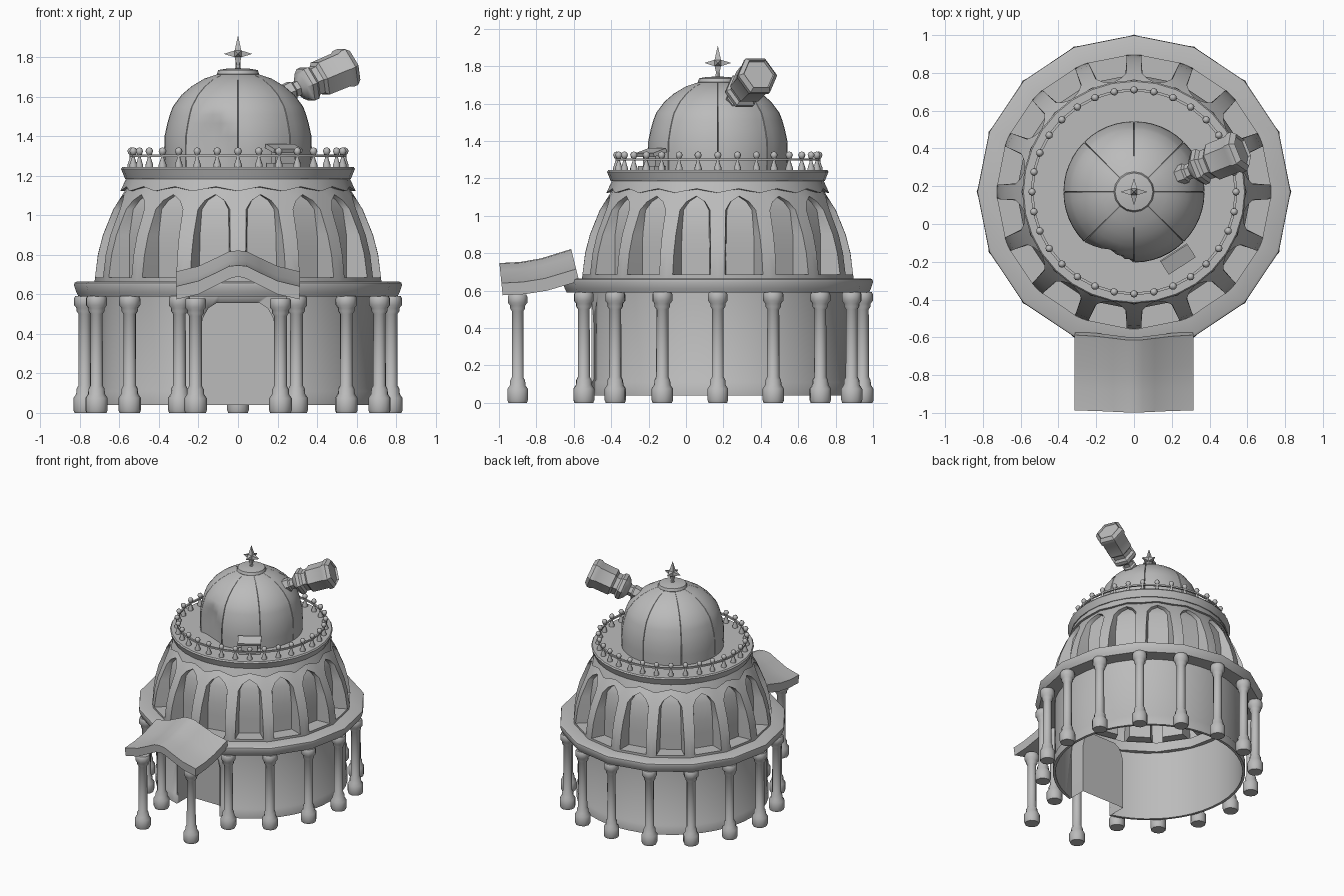
import bpy, bmesh, math
from mathutils import Vector, Matrix

if "Cube" in bpy.data.objects:
    bpy.data.objects.remove(bpy.data.objects["Cube"], do_unlink=True)

stone = bpy.data.materials.new("grey_stone")
stone.use_nodes = True
GREY = (0.5, 0.5, 0.5, 1)
stone.diffuse_color = GREY
stone.node_tree.nodes["Principled BSDF"].inputs["Base Color"].default_value = GREY

CY = 0.17                       # y of the rotunda axis
AXIS = Matrix.Translation((0, CY, 0))


def place(name, mesh, matrix):
    ob = bpy.data.objects.new(name, mesh)
    bpy.context.collection.objects.link(ob)
    ob.matrix_world = matrix
    return ob


def finish(name, bm, matrix=Matrix(), angle=35):
    bmesh.ops.remove_doubles(bm, verts=bm.verts[:], dist=0.0004)
    bmesh.ops.recalc_face_normals(bm, faces=bm.faces[:])
    mesh = bpy.data.meshes.new(name)
    bm.to_mesh(mesh)
    bm.free()
    mesh.materials.append(stone)
    for p in mesh.polygons:
        p.use_smooth = True
    mesh.set_sharp_from_angle(angle=math.radians(angle))
    return place(name, mesh, matrix)


def polar(r, deg, z):
    a = math.radians(deg)
    return Vector((r * math.cos(a), r * math.sin(a), z))


def loft(name, rings, caps=(), matrix=Matrix(), angle=35, closed=True):
    """Bridge a list of equal rings of points; caps lists the rings to fill."""
    bm = bmesh.new()
    rows = [[bm.verts.new(p) for p in ring] for ring in rings]
    n = len(rows[0])
    for a, b in zip(rows, rows[1:]):
        for i in range(n if closed else n - 1):
            bm.faces.new((a[i], a[(i + 1) % n], b[(i + 1) % n], b[i]))
    for c in caps:
        bm.faces.new(rows[c])
    return finish(name, bm, matrix, angle)


def lathe(name, profile, sides, matrix=AXIS, angle=35):
    rings = [[polar(r, 360 * k / sides, z) for k in range(sides)] for r, z in profile]
    return loft(name, rings, (), matrix, angle)


def box(name, size, loc, rot):
    bm = bmesh.new()
    bmesh.ops.create_cube(bm, size=1)
    bmesh.ops.scale(bm, vec=size, verts=bm.verts[:])
    return finish(name, bm, Matrix.Translation(loc) @ rot)


def around(deg, r, z=0):
    return AXIS @ Matrix.Rotation(math.radians(deg), 4, 'Z') @ Matrix.Translation((r, 0, z))


# Drum wall with skirting, open below, cut by an arched doorway
wall = lathe("drum_wall", [(.68, .61), (.68, .04), (.7, .04), (.7, .11), (.69, .125),
                           (.69, .61), (.68, .61)], 48)
half = [(.19, .04), (.19, .42), (.178, .48), (.15, .53), (.11, .555)]
arch = half + [(-x, z) for x, z in reversed(half)]
cutter = loft("doorway_cutter", [[(x, y, z if z > .05 else 0) for x, z in arch]
                                 for y in (-.9, -.2)], (0, 1))
cutter.hide_render = cutter.hide_viewport = True
cut = wall.modifiers.new("doorway", 'BOOLEAN')
cut.operation, cut.solver, cut.object = 'DIFFERENCE', 'EXACT', cutter

# Recessed doorway: arched reveal with a flat door at its back
loft("doorway", [[(x, y, z) for x, z in arch] for y in (-.505, -.35)], (1,), closed=False)

# Cornice ring over the colonnade
lathe("cornice", [(.66, .59), (.808, .59), (.818, .61), (.83, .645), (.828, .658), (.815, .665),
                  (.66, .665), (.66, .59)], 16)

# Colonnade, leaving the doorway bay free
col = lathe("column", [(0, 0), (.052, 0), (.058, .015), (.058, .075), (.044, .095), (.042, .122),
                       (.033, .138), (.032, .5), (.042, .515), (.042, .53), (.054, .545),
                       (.054, .58), (.048, .592), (0, .592)],
            10, around(0, .775), 40)
for k in range(1, 16):
    if k != 12:
        place("column", col.data, around(22.5 * k, .775))
for s in (-1, 1):
    place("porch_column", col.data,
          Matrix.Translation((.215 * s, -.9, 0)) @ Matrix.Diagonal((1, 1, .98, 1)))

# Porch roof: curved gable lofted from front to back
top = [(.315, .64), (.2, .668), (.11, .71), (.045, .742)]
under = [(-.31, .575), (-.2, .6), (-.1, .65), (-.04, .68)]
section = (top + [(0, .747)] + [(-x, z) for x, z in reversed(top)]
           + under + [(0, .69)] + [(-x, z) for x, z in reversed(under)])
loft("porch_roof", [[(x, y - slant * (z - .57), z + dz) for x, z in section]
                    for y, dz, slant in ((-.98, 0, .1), (-.86, .006, .15),
                                         (-.74, .025, .2), (-.57, .075, .25))], (0, 3))


# Lower dome: sixteen bays, each a frame around a deep pointed niche
def dome_r(z):
    return .727 * math.sqrt(1 - ((z - .62) / .826) ** 2)


EDGE = 11.25
inner = [(8.2, .685), (8.1, .8), (7.9, .9), (7.5, 1.03), (4.8, 1.075), (0, 1.105)]
outer = [(EDGE, .66), (EDGE, .8), (EDGE, .9), (EDGE, 1.03), (EDGE, 1.16), (0, 1.16)]
bm = bmesh.new()
for k in range(16):
    mid = 22.5 * k + EDGE

    def quad(*pts):
        bm.faces.new([bm.verts.new(polar(r, mid + u, z)) for u, z, r in pts])

    def on(p, s):
        return (p[0] * s, p[1], dome_r(p[1]))

    def back(p, s):
        return (p[0] * s * .88, p[1], min(.615, dome_r(p[1]) - .035))

    for s in (-1, 1):
        for i in range(5):
            a, b, c, d = inner[i], inner[i + 1], outer[i + 1], outer[i]
            quad(on(a, s), on(b, s), on(c, s), on(d, s))
            quad(on(a, s), on(b, s), back(b, s), back(a, s))
    a, d = inner[0], outer[0]
    quad(on(a, -1), on(a, 1), on(d, 1), on(d, -1))
    quad(on(a, -1), on(a, 1), back(a, 1), back(a, -1))
    for i in range(4):
        quad(back(inner[i], -1), back(inner[i], 1), back(inner[i + 1], 1), back(inner[i + 1], -1))
    quad(back(inner[4], -1), back(inner[4], 1), back(inner[5], 1))
finish("niche_dome", bm, AXIS)

# Scalloped moulding with a point above every rib
rows = [((.565, 1.125), (.555, 1.14)), ((.596, 1.122), (.575, 1.145)),
        ((.585, 1.145), (.57, 1.165)), ((.56, 1.2), (.56, 1.2))]
loft("scalloped_moulding",
     [[polar(row[k % 2][0], EDGE * k, row[k % 2][1]) for k in range(32)] for row in rows],
     (), AXIS, 55)

# Gallery floor
lathe("gallery_floor", [(0, 1.185), (.572, 1.185), (.592, 1.235), (.585, 1.245), (0, 1.245)], 32)

# Balustrade: turned posts with ball tops, joined by a thin rail
post = lathe("rail_post", [(0, 1.24), (.02, 1.24), (.02, 1.255), (.008, 1.29), (.008, 1.305),
                           (.014, 1.31), (.02, 1.325), (.014, 1.339), (0, 1.344)],
             8, around(0, .54), 50)
for k in range(1, 32):
    place("rail_post", post.data, around(EDGE * k, .54))
lathe("rail", [(.533, 1.295), (.547, 1.295), (.547, 1.307), (.533, 1.307), (.533, 1.295)], 32)

# Upper dome: eight gores with fine seams and one sunken arched panel
profile = [(.372, 1.24), (.374, 1.32), (.372, 1.4), (.358, 1.465), (.345, 1.51), (.33, 1.55),
           (.285, 1.61), (.235, 1.653), (.17, 1.692), (.1, 1.715)]
angles = [45 * g + a for g in range(8) for a in (0, .4, 8, 15, 22.5, 30, 37, 44.6)]


def gore(deg, r, z):
    if deg % 45 == 0:
        r *= .97
    off = abs(deg - 247.5)
    if off < 16 and z < 1.53 - off * .007:
        r = min(r, .33 / math.cos(math.radians(off)))
    return polar(r, deg, z)


loft("upper_dome", [[gore(a, r, z) for a in angles] for r, z in profile], (), AXIS, 30)
lathe("dome_cap", [(0, 1.7), (.1, 1.7), (.107, 1.715), (.1, 1.735), (.06, 1.742), (0, 1.745)], 16)

# Star finial: a small cube with each face drawn out to a spike
lathe("finial_stem", [(.014, 1.74), (.008, 1.82)], 6)
bm = bmesh.new()
bmesh.ops.create_cube(bm, size=.034)
for v in bmesh.ops.poke(bm, faces=bm.faces[:])["verts"]:
    v.co = v.co.normalized() * (.093 if abs(v.co.z) > .005 else .072)
finish("star_finial", bm, Matrix.Translation((0, CY, 1.817)), 20)

# Hexagonal telescope leaning out of the upper dome
start, end = Vector((.235, .255, 1.615)), Vector((.57, .39, 1.757))
aim = (end - start).to_track_quat('Z', 'Y').to_matrix().to_4x4()
lathe("telescope", [(0, 0), (.05, 0), (.054, .045), (.042, .055), (.042, .08), (.075, .1),
                    (.098, .125), (.098, .15), (.08, .165), (.082, .195), (.1, .21),
                    (.102, .33), (.112, .345), (.112, .37), (.09, .395), (.085, .38), (0, .38)],
      6, Matrix.Translation(start) @ aim)
lathe("telescope_mount", [(.035, -.1), (.035, .02)], 6, Matrix.Translation(start) @ aim)

# Small lectern on the gallery
turn = Matrix.Rotation(math.radians(33), 4, 'Z')
tilt = turn @ Matrix.Rotation(math.radians(18), 4, 'X')
box("lectern_top", (.17, .085, .022), (.232, -.185, 1.338), tilt)
box("lectern_stand", (.12, .04, .09), (.228, -.18, 1.285), turn)
box("lectern_foot", (.16, .07, .02), (.23, -.183, 1.255), turn)
